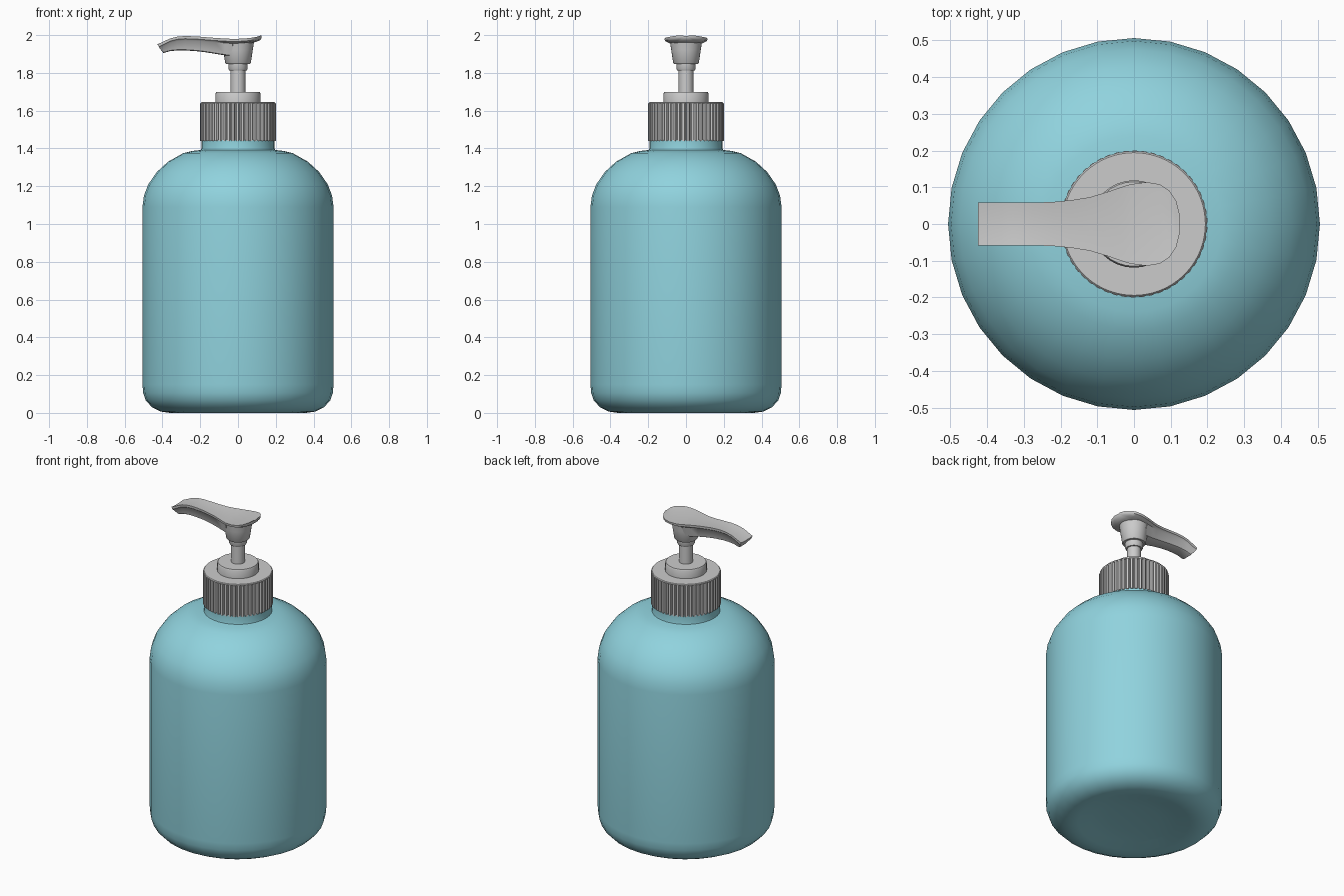
import bpy, bmesh, math


def loft(name, rings, angle=35):
    """Skin closed rings of equal length, capping both ends."""
    bm = bmesh.new()
    vs = [[bm.verts.new(p) for p in ring] for ring in rings]
    n = len(vs[0])
    for a, b in zip(vs, vs[1:]):
        for i in range(n):
            j = (i + 1) % n
            bm.faces.new((a[i], a[j], b[j], b[i]))
    bm.faces.new(vs[0][::-1])
    bm.faces.new(vs[-1])
    bmesh.ops.recalc_face_normals(bm, faces=bm.faces)
    me = bpy.data.meshes.new(name)
    bm.to_mesh(me)
    bm.free()
    ob = bpy.data.objects.new(name, me)
    bpy.context.collection.objects.link(ob)
    bpy.context.view_layer.objects.active = ob
    ob.select_set(True)
    bpy.ops.object.shade_smooth_by_angle(angle=math.radians(angle))
    ob.select_set(False)
    return ob


def lathe(name, profile, n=32, angle=35):
    """Revolve (radius, z) points around z."""
    return loft(name, [[(r * math.cos(2 * math.pi * i / n),
                         r * math.sin(2 * math.pi * i / n), z)
                        for i in range(n)] for r, z in profile], angle)


# bottle body with dished base, rounded shoulder and neck
bottle = lathe("bottle", [
    (0.02, 0.03), (0.15, 0.028), (0.25, 0.018), (0.32, 0.004), (0.36, 0.0),
    (0.41, 0.007), (0.455, 0.03), (0.488, 0.065), (0.502, 0.105), (0.506, 0.15),
    (0.506, 1.09), (0.498, 1.15), (0.475, 1.21), (0.43, 1.275), (0.37, 1.33),
    (0.29, 1.375), (0.24, 1.387), (0.196, 1.392), (0.194, 1.40), (0.194, 1.445)])
blue = bpy.data.materials.new("bottle_blue")
blue.diffuse_color = (0.28, 0.65, 0.73, 1)
bottle.data.materials.append(blue)

# ribbed screw cap
RIBS = 50


def cap_ring(z, outer, inner):
    pts = []
    for k in range(RIBS):
        for t, r in ((0, inner), (0.2, outer), (0.65, outer), (0.85, inner)):
            a = 2 * math.pi * (k + t) / RIBS
            pts.append((r * math.cos(a), r * math.sin(a), z))
    return pts


loft("screw_cap", [cap_ring(1.44, 0.2, 0.189), cap_ring(1.637, 0.2, 0.189),
                   cap_ring(1.637, 0.198, 0.198), cap_ring(1.641, 0.198, 0.198),
                   cap_ring(1.645, 0.194, 0.194)], 25)

# collar on the cap, pump stem and stem ring
lathe("collar", [(0.119, 1.64), (0.119, 1.692), (0.115, 1.70), (0.04, 1.70)])
lathe("stem", [(0.039, 1.69), (0.039, 1.83)])
lathe("stem_ring", [(0.046, 1.812), (0.051, 1.82), (0.051, 1.852)])

# tapered pump head
lathe("pump_head", [(0.064, 1.848), (0.068, 1.853), (0.078, 1.92), (0.086, 1.972)])

# lever with spout: x, half width, top z, underside z
stations = [
    (0.125, 0.022, 1.999, 1.983), (0.115, 0.062, 1.996, 1.972),
    (0.095, 0.092, 1.990, 1.964), (0.07, 0.108, 1.986, 1.959),
    (0.035, 0.114, 1.982, 1.955), (-0.01, 0.108, 1.980, 1.95),
    (-0.03, 0.102, 1.980, 1.888), (-0.07, 0.088, 1.982, 1.893),
    (-0.12, 0.073, 1.985, 1.901), (-0.17, 0.065, 1.989, 1.909),
    (-0.22, 0.060, 1.993, 1.915), (-0.28, 0.058, 1.995, 1.919),
    (-0.32, 0.058, 1.992, 1.919), (-0.36, 0.058, 1.982, 1.915),
    (-0.425, 0.058, 1.952, 1.905)]


def lever_section(x, w, top, low):
    lip = min(0.014, (top - low) * 0.5)
    ledge = min(0.024, (top - low) * 0.8)
    tip = 0.03 if x < -0.4 else 0     # slanted spout mouth
    half = [(w * 0.45, top - 0.003, 0), (w, top, 0), (w * 0.98, top - lip, 0.2),
            (w * 0.8, top - ledge, 0.4), (w * 0.62, low + 0.004, 1),
            (w * 0.5, low, 1)]
    right = [(x + tip * s, y, z) for y, z, s in half]
    return right + [(px, -y, z) for px, y, z in reversed(right)]


loft("lever_spout", [lever_section(*s) for s in stations], 40)
